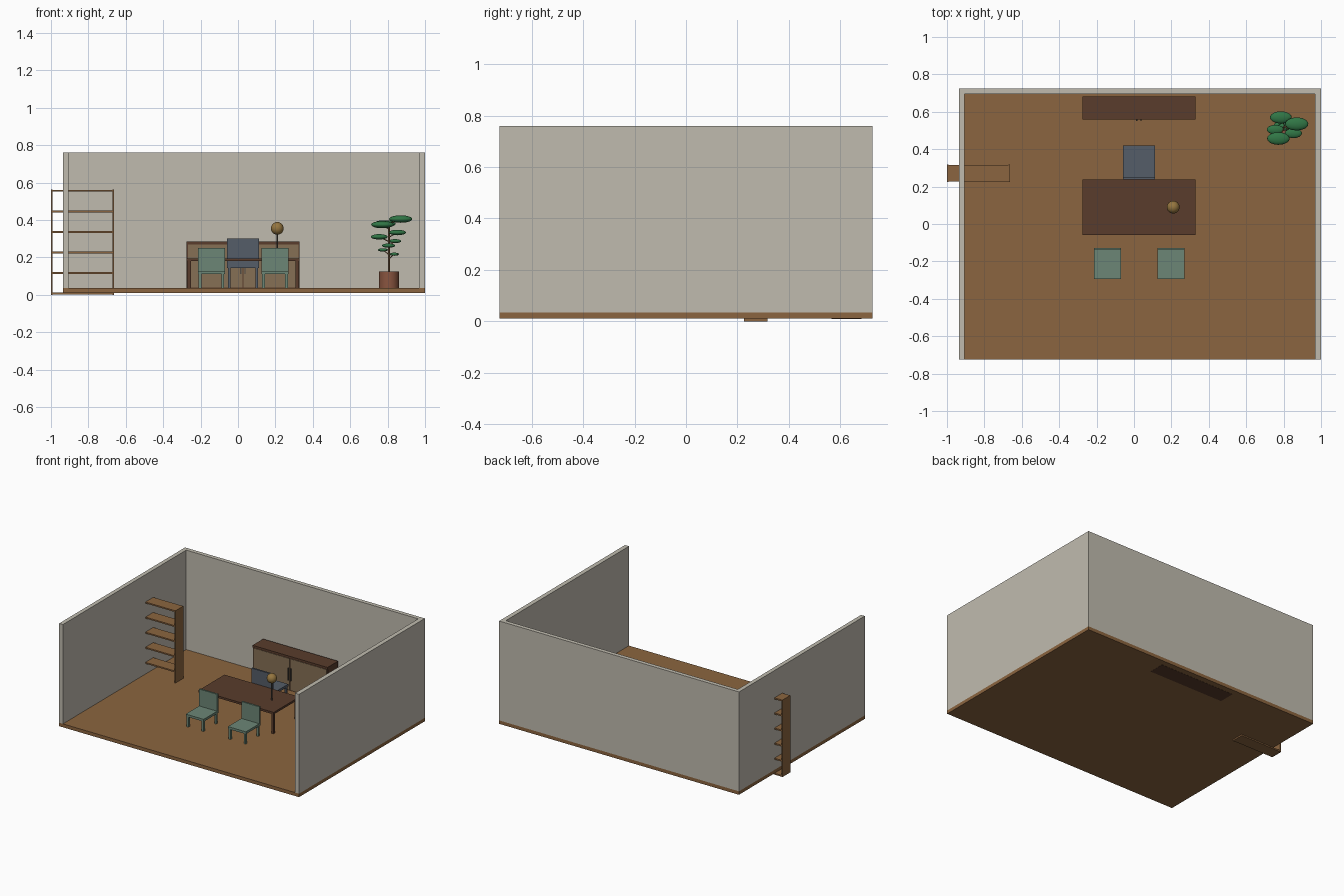
import bpy
from mathutils import Vector

if "Cube" in bpy.data.objects:
    bpy.data.objects.remove(bpy.data.objects["Cube"])


def mat(name, c):
    m = bpy.data.materials.new(name)
    m.diffuse_color = (*c, 1)
    m.use_nodes = True
    m.node_tree.nodes["Principled BSDF"].inputs["Base Color"].default_value = m.diffuse_color
    return m


WALL = mat("plaster", (0.53, 0.50, 0.43))
WOOD = mat("oak", (0.26, 0.13, 0.05))
DARK = mat("walnut", (0.10, 0.045, 0.025))
DOOR = mat("tan", (0.24, 0.16, 0.09))
GREEN = mat("green_fabric", (0.15, 0.24, 0.18))
GREY = mat("slate_fabric", (0.09, 0.11, 0.14))
BRASS = mat("brass", (0.30, 0.18, 0.05))
METAL = mat("dark_metal", (0.08, 0.07, 0.06))
CLAY = mat("clay", (0.25, 0.09, 0.05))
LEAF = mat("leaf", (0.03, 0.18, 0.06))


def box(name, lo, hi, m):
    lo, hi = Vector(lo), Vector(hi)
    bpy.ops.mesh.primitive_cube_add(size=1, location=(lo + hi) / 2)
    ob = bpy.context.object
    ob.name = name
    ob.scale = hi - lo
    ob.data.materials.append(m)
    return ob


def cyl(name, a, b, r1, r2, m, sides=24):
    a, b = Vector(a), Vector(b)
    d = b - a
    bpy.ops.mesh.primitive_cone_add(vertices=sides, radius1=r1, radius2=r2,
                                    depth=d.length, location=(a + b) / 2)
    ob = bpy.context.object
    ob.name = name
    ob.rotation_euler = d.to_track_quat('Z', 'Y').to_euler()
    ob.data.materials.append(m)
    bpy.ops.object.shade_smooth_by_angle()
    return ob


def ball(name, c, s, m):
    bpy.ops.mesh.primitive_uv_sphere_add(segments=24, ring_count=12, radius=1, location=c)
    ob = bpy.context.object
    ob.name = name
    ob.scale = s
    ob.data.materials.append(m)
    bpy.ops.object.shade_smooth()
    return ob


def legs(name, x0, x1, y0, y1, z1, t, m):
    for x in (x0, x1 - t):
        for y in (y0, y1 - t):
            box(name, (x, y, F), (x + t, y + t, z1), m)


F = 0.035  # floor level

# room shell
box("floor", (-0.935, -0.725, 0.01), (1.0, 0.725, F), WOOD)
box("left_wall", (-0.935, -0.725, F), (-0.905, 0.725, 0.76), WALL)
box("right_wall", (0.968, -0.725, F), (1.0, 0.725, 0.76), WALL)
box("back_wall", (-0.905, 0.695, F), (0.968, 0.725, 0.76), WALL)

# open bookshelf standing through the left wall
for x in (-1.0, -0.671):
    box("shelf_side", (x, 0.225, 0), (x + 0.009, 0.317, 0.562), WOOD)
for i in range(6):
    z = 0.001 + i * 0.11
    box("shelf_board", (-0.991, 0.226, z), (-0.671, 0.316, z + 0.01), WOOD)

# desk
box("desk_top", (-0.275, -0.06, 0.18), (0.33, 0.237, 0.195), DARK)
legs("desk_leg", -0.27, 0.325, -0.055, 0.232, 0.18, 0.018, DARK)

# low cabinet against the back wall
box("cabinet", (-0.275, 0.565, 0.009), (0.33, 0.682, 0.27), DARK)
box("cabinet_top", (-0.275, 0.56, 0.27), (0.33, 0.682, 0.286), DARK)
for x0, x1, h in ((-0.268, 0.025, 0.015), (0.03, 0.323, 0.038)):
    box("cabinet_door", (x0, 0.56, F + 0.004), (x1, 0.566, 0.268), DOOR)
    box("door_handle", (h - 0.003, 0.552, 0.11), (h + 0.003, 0.56, 0.2), METAL)


def chair(name, x0, x1, y0, y1, zs, zt, back_y, m):
    box(name + "_seat", (x0, y0, zs - 0.017), (x1, y1, zs), m)
    box(name + "_back", (x0, back_y, zs), (x1, back_y + 0.013, zt), m)
    legs(name + "_leg", x0 + 0.004, x1 - 0.004, y0 + 0.004, y1 - 0.004, zs - 0.017, 0.015, m)


# seating
chair("left_guest_chair", -0.215, -0.07, -0.295, -0.127, 0.127, 0.25, -0.14, GREEN)
chair("right_guest_chair", 0.125, 0.27, -0.295, -0.127, 0.127, 0.25, -0.14, GREEN)
chair("desk_chair", -0.058, 0.112, 0.238, 0.42, 0.16, 0.30, 0.238, GREY)

# desk lamp
cyl("lamp_stem", (0.21, 0.09, 0.195), (0.21, 0.09, 0.335), 0.004, 0.004, METAL, 12)
ball("lamp_globe", (0.21, 0.09, 0.355), (0.034,) * 3, BRASS)

# potted plant
PX, PY = 0.807, 0.52
cyl("pot", (PX, PY, F), (PX, PY, 0.125), 0.053, 0.053, CLAY)
cyl("trunk", (PX, PY, 0.12), (PX, PY, 0.39), 0.006, 0.005, WOOD, 10)
for x, y, z, r in ((0.87, 0.535, 0.405, 0.062), (0.785, 0.57, 0.38, 0.058),
                   (0.772, 0.457, 0.375, 0.06), (0.755, 0.505, 0.31, 0.045),
                   (0.852, 0.485, 0.333, 0.046), (0.84, 0.54, 0.287, 0.033),
                   (0.805, 0.52, 0.263, 0.035), (0.775, 0.53, 0.24, 0.027),
                   (0.835, 0.51, 0.217, 0.026)):
    ball("leaf_cluster", (x, y, z), (r, r * 0.56, r * 0.32), LEAF)
    cyl("branch", (PX, PY, z - 0.025), (x, y, z), 0.003, 0.002, WOOD, 8)
